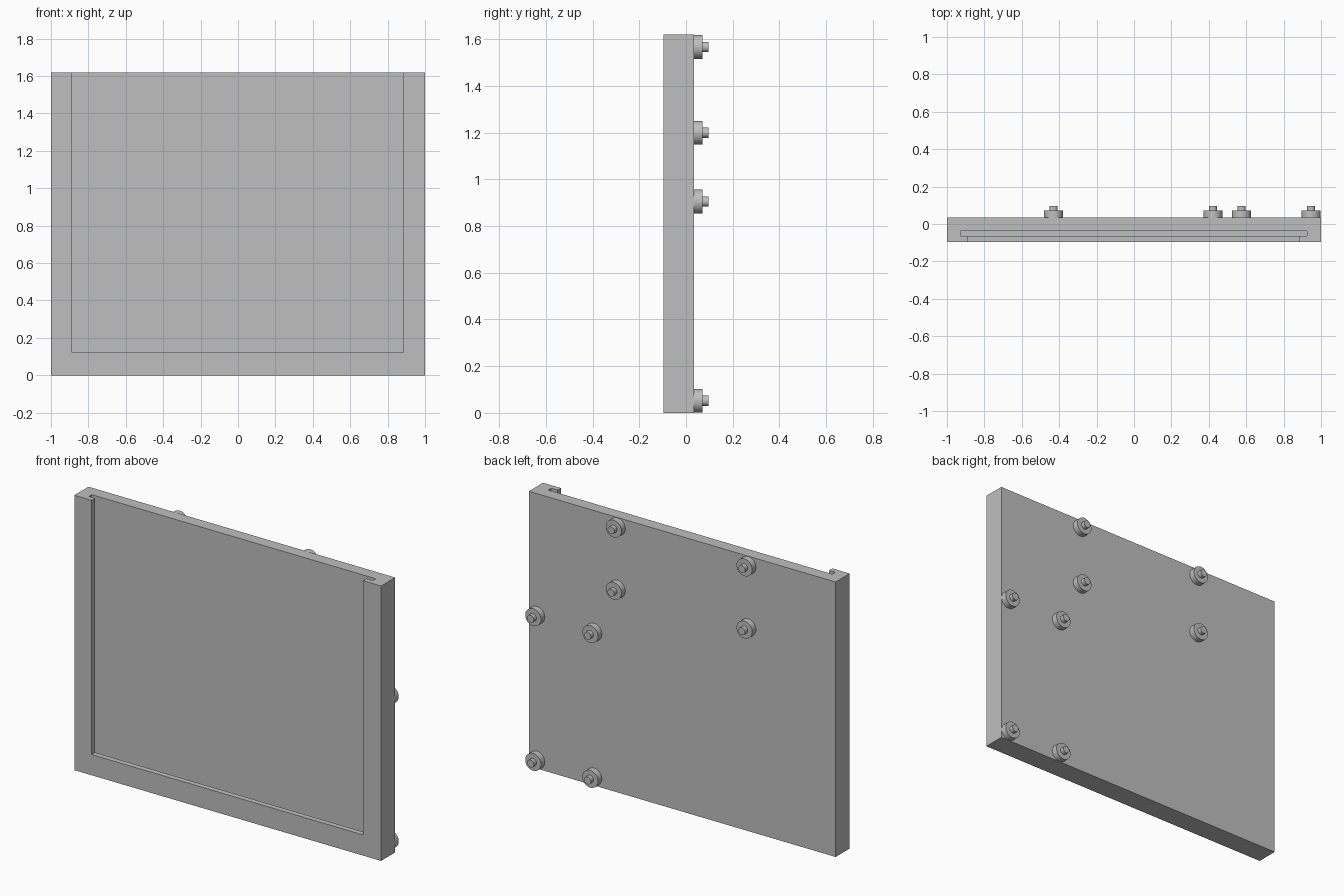
import bpy, bmesh, math
from mathutils import Vector

if "Cube" in bpy.data.objects:
    bpy.data.objects.remove(bpy.data.objects["Cube"], do_unlink=True)

# Single grey material
GREY = (0.52, 0.52, 0.52, 1.0)
grey = bpy.data.materials.new("plain_grey")
grey.use_nodes = True
grey.diffuse_color = GREY
grey.node_tree.nodes["Principled BSDF"].inputs["Base Color"].default_value = GREY


def add_object(name, bm):
    mesh = bpy.data.meshes.new(name)
    bmesh.ops.recalc_face_normals(bm, faces=bm.faces)
    bm.to_mesh(mesh)
    bm.free()
    mesh.materials.append(grey)
    obj = bpy.data.objects.new(name, mesh)
    bpy.context.collection.objects.link(obj)
    return obj


def box(name, low, high):
    bm = bmesh.new()
    bmesh.ops.create_cube(bm, size=1)
    low, high = Vector(low), Vector(high)
    for v in bm.verts:
        v.co = (low + high) / 2 + v.co * (high - low)
    return add_object(name, bm)


def activate(obj):
    bpy.ops.object.select_all(action='DESELECT')
    obj.select_set(True)
    bpy.context.view_layer.objects.active = obj


FRONT, BACK, TOP = -0.096, 0.035, 1.62
LIP_BACK, SLOT_BACK = -0.064, -0.037

# Frame body with a front opening and a wider slot behind it, both open at the top
frame = box("frame", (-1, FRONT, 0), (1, BACK, TOP))
cutters = [
    box("slot_cutter", (-0.928, LIP_BACK, 0.08), (0.924, SLOT_BACK, TOP + 0.1)),
    box("opening_cutter", (-0.887, FRONT - 0.1, 0.122),
        (0.882, (LIP_BACK + SLOT_BACK) / 2, TOP + 0.1)),
]
for cutter in cutters:
    cutter.hide_render = True
    mod = frame.modifiers.new(cutter.name, 'BOOLEAN')
    mod.operation = 'DIFFERENCE'
    mod.solver = 'EXACT'
    mod.object = cutter
    activate(frame)
    bpy.ops.object.modifier_apply(modifier=mod.name)
for cutter in cutters:
    bpy.data.objects.remove(cutter, do_unlink=True)


# Round stud: wide flange with a narrow pin, turned around the y axis
def stud(name, x, z):
    profile = [(0, 0), (0.051, 0), (0.051, 0.036), (0.022, 0.036),
               (0.022, 0.061), (0, 0.061)]
    bm = bmesh.new()
    verts = [bm.verts.new((r, y, 0)) for r, y in profile]
    edges = [bm.edges.new(pair) for pair in zip(verts, verts[1:])]
    bmesh.ops.spin(bm, geom=verts + edges, cent=(0, 0, 0), axis=(0, 1, 0),
                   angle=math.tau, steps=40)
    bmesh.ops.remove_doubles(bm, verts=bm.verts, dist=0.0001)
    obj = add_object(name, bm)
    obj.location = (x, BACK, z)
    activate(obj)
    bpy.ops.object.shade_smooth_by_angle(angle=math.radians(30))


# Two groups of four studs on the back
groups = {
    "upper_stud": ((-0.43, 0.422), (1.2, 1.567)),
    "side_stud": ((0.575, 0.947), (0.052, 0.905)),
}
for name, (xs, zs) in groups.items():
    for i, (x, z) in enumerate((x, z) for x in xs for z in zs):
        stud(f"{name}_{i + 1}", x, z)
